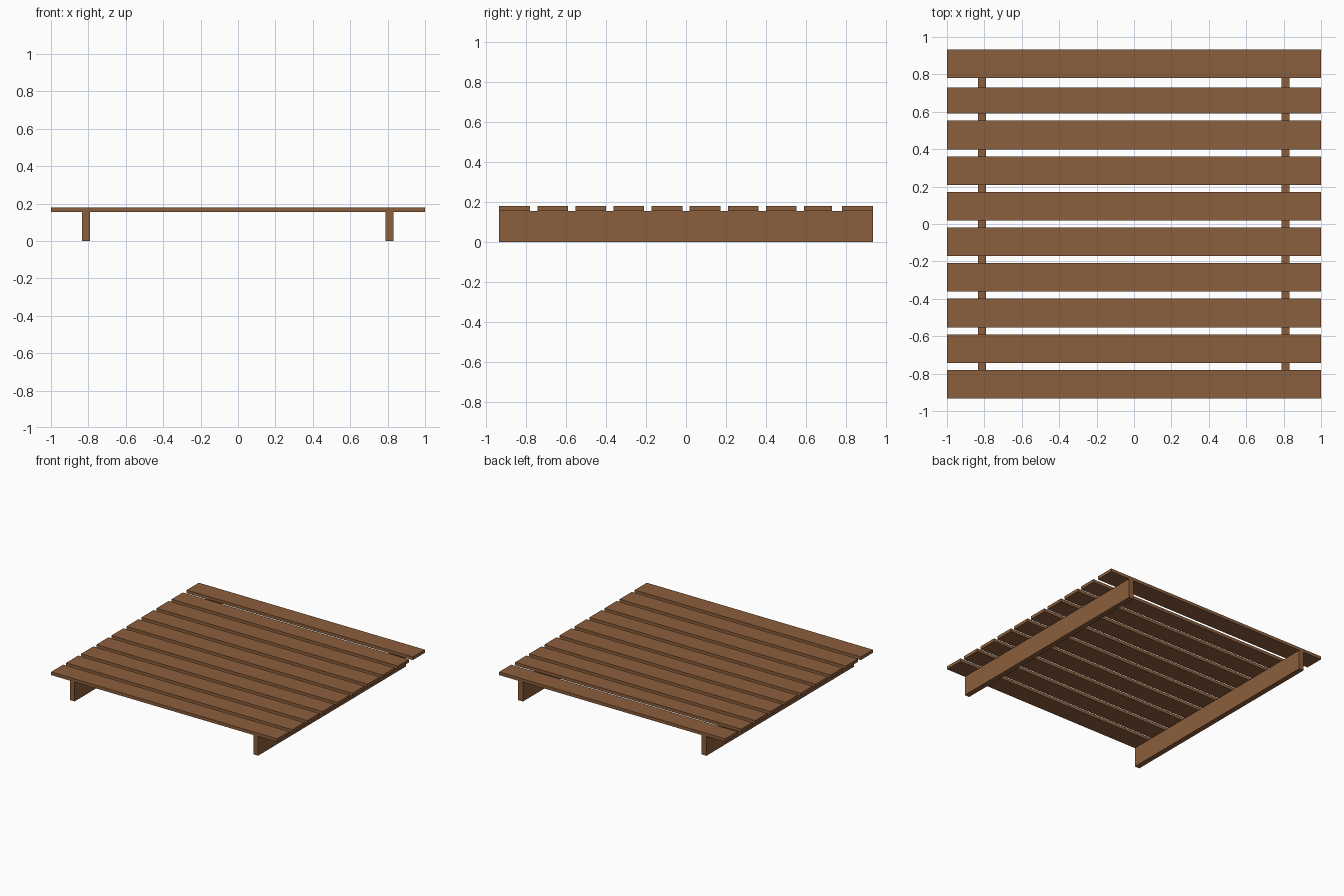
import bpy

if "Cube" in bpy.data.objects:
    bpy.data.objects.remove(bpy.data.objects["Cube"])

wood = bpy.data.materials.new("wood")
wood.diffuse_color = (0.26, 0.112, 0.045, 1)
wood.use_nodes = True
wood.node_tree.nodes["Principled BSDF"].inputs["Base Color"].default_value = wood.diffuse_color


def box(name, x, y, z):
    """Box from (min, max) ranges on each axis."""
    bpy.ops.mesh.primitive_cube_add(size=1, location=[sum(r) / 2 for r in (x, y, z)])
    ob = bpy.context.object
    ob.name = name
    ob.scale = [r[1] - r[0] for r in (x, y, z)]
    bpy.ops.object.transform_apply(location=False, rotation=False, scale=True)
    ob.data.materials.append(wood)
    return ob


LENGTH = 1.867     # deck depth along y
WIDTH = 0.153      # board width
COUNT = 10
JOIST_TOP = 0.155
TOP = 0.18
half = LENGTH / 2
pitch = (LENGTH - WIDTH) / (COUNT - 1)

# Two joists running front to back
for side, cx in (("left", -0.813), ("right", 0.81)):
    box(f"{side}_joist", (cx - 0.021, cx + 0.021), (-half, half), (0, JOIST_TOP))

# Deck boards; the second from the back is trimmed slightly narrower
for i in range(COUNT):
    y0 = -half + i * pitch
    w = 0.14 if i == COUNT - 2 else WIDTH
    box(f"deck_board_{i + 1}", (-1, 1), (y0, y0 + w), (JOIST_TOP, TOP))
